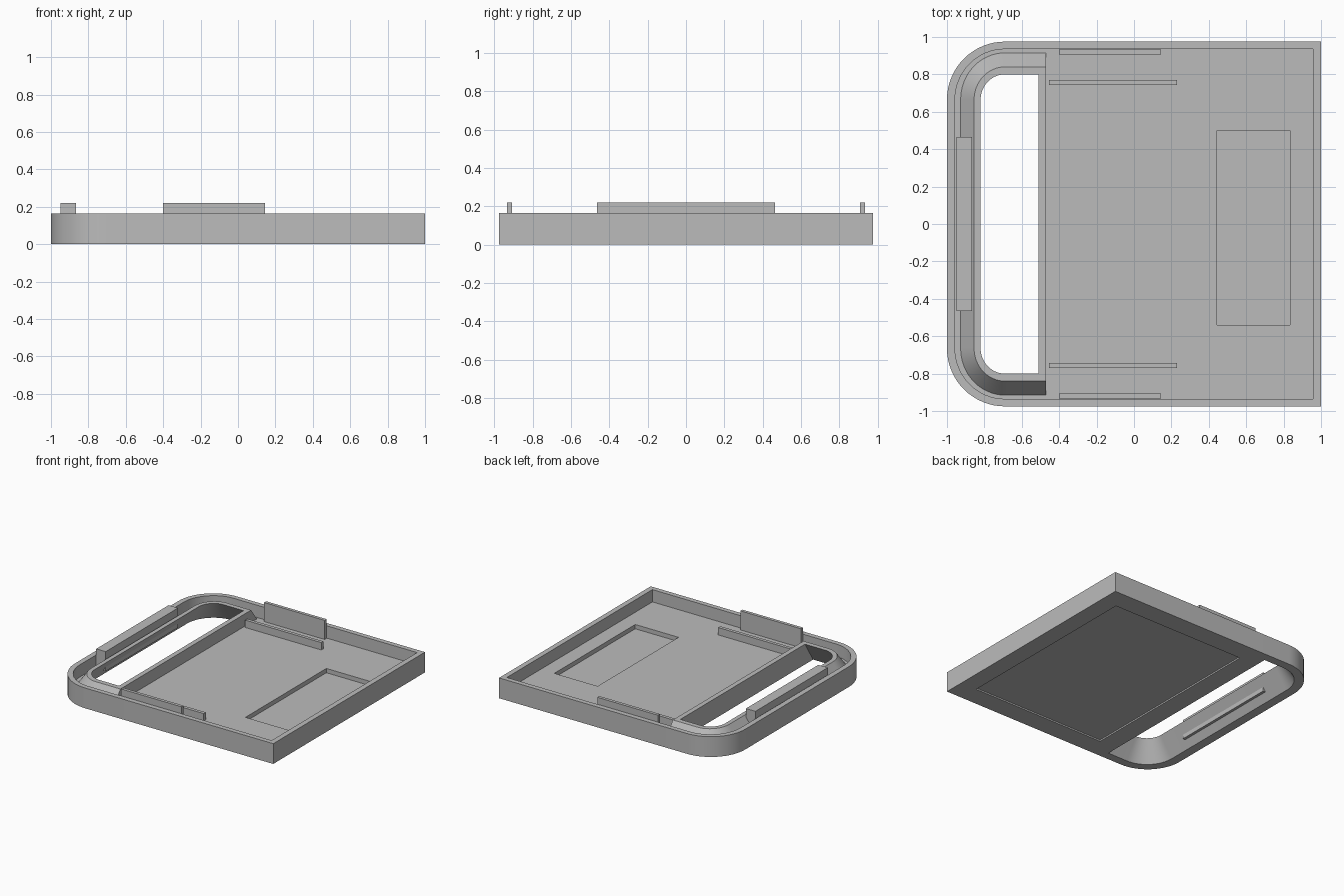
import bpy, bmesh, math

if "Cube" in bpy.data.objects:
    bpy.data.objects.remove(bpy.data.objects["Cube"], do_unlink=True)

grey = bpy.data.materials.new("plain_grey")
grey.use_nodes = True
grey.diffuse_color = (0.5, 0.5, 0.5, 1)
grey.node_tree.nodes["Principled BSDF"].inputs["Base Color"].default_value = (0.5, 0.5, 0.5, 1)

CORNER_X, CORNER_Y, STEPS = -0.69, 0.665, 16
TOP, FLOOR = 0.165, 0.065


def make_object(name, bm):
    bmesh.ops.recalc_face_normals(bm, faces=bm.faces)
    mesh = bpy.data.meshes.new(name)
    bm.to_mesh(mesh)
    bm.free()
    mesh.materials.append(grey)
    obj = bpy.data.objects.new(name, mesh)
    bpy.context.collection.objects.link(obj)
    return obj


def box(name, x0, x1, y0, y1, z0, z1):
    bm = bmesh.new()
    bmesh.ops.create_cube(bm, size=1)
    for v in bm.verts:
        v.co.x = x1 if v.co.x > 0 else x0
        v.co.y = y1 if v.co.y > 0 else y0
        v.co.z = z1 if v.co.z > 0 else z0
    return make_object(name, bm)


def outline(left, right, half, z):
    """Loop with two rounded left corners and two square right corners."""
    arc = []
    for i in range(STEPS + 1):
        a = math.pi / 2 * (1 + i / STEPS)
        arc.append((CORNER_X + (CORNER_X - left) * math.cos(a),
                    CORNER_Y + (half - CORNER_Y) * math.sin(a), z))
    lower = [(x, -y, z) for x, y, z in reversed(arc)]
    return [(right, half, z)] + arc + lower + [(right, -half, z)]


# Tray: one closed section of loops, from outer wall over the rim to the opening
sections = [
    (-1, 1, 0.975, 0), (-1, 1, 0.975, TOP),
    (-0.957, 0.957, 0.935, TOP), (-0.957, 0.957, 0.935, FLOOR),
    (-0.927, -0.47, 0.915, FLOOR), (-0.855, -0.47, 0.84, TOP),
    (-0.82, -0.51, 0.8, TOP), (-0.925, -0.51, 0.905, 0),
]
bm = bmesh.new()
loops = [[bm.verts.new(p) for p in outline(*s)] for s in sections]
for k, a in enumerate(loops):
    b = loops[(k + 1) % len(loops)]
    for i in range(len(a)):
        j = (i + 1) % len(a)
        bm.faces.new((a[i], a[j], b[j], b[i]))
tray = make_object("tray", bm)

# Floor pocket and shallow underside recess
cutters = [
    box("pocket_cutter", 0.445, 0.835, -0.54, 0.5, 0.03, 0.12),
    box("underside_cutter", -0.35, 0.855, -0.81, 0.81, -0.05, 0.012),
]
for cutter in cutters:
    cutter.hide_render = True
    cutter.hide_set(True)
    mod = tray.modifiers.new(cutter.name, "BOOLEAN")
    mod.operation = "DIFFERENCE"
    mod.solver = "EXACT"
    mod.object = cutter

bpy.context.view_layer.objects.active = tray
tray.select_set(True)
for mod in list(tray.modifiers):
    bpy.ops.object.modifier_apply(modifier=mod.name)
for cutter in cutters:
    bpy.data.objects.remove(cutter, do_unlink=True)
bpy.ops.object.shade_smooth_by_angle(angle=math.radians(25))

# Raised clips and floor ribs
box("end_clip", -0.95, -0.865, -0.465, 0.465, FLOOR - 0.005, 0.22)
for side, s in (("back", 1), ("front", -1)):
    y0, y1 = sorted((s * 0.907, s * 0.933))
    box(side + "_clip", -0.4, 0.145, y0, y1, FLOOR - 0.005, 0.22)
    y0, y1 = sorted((s * 0.742, s * 0.769))
    box(side + "_rib", -0.455, 0.23, y0, y1, FLOOR - 0.005, 0.125)
